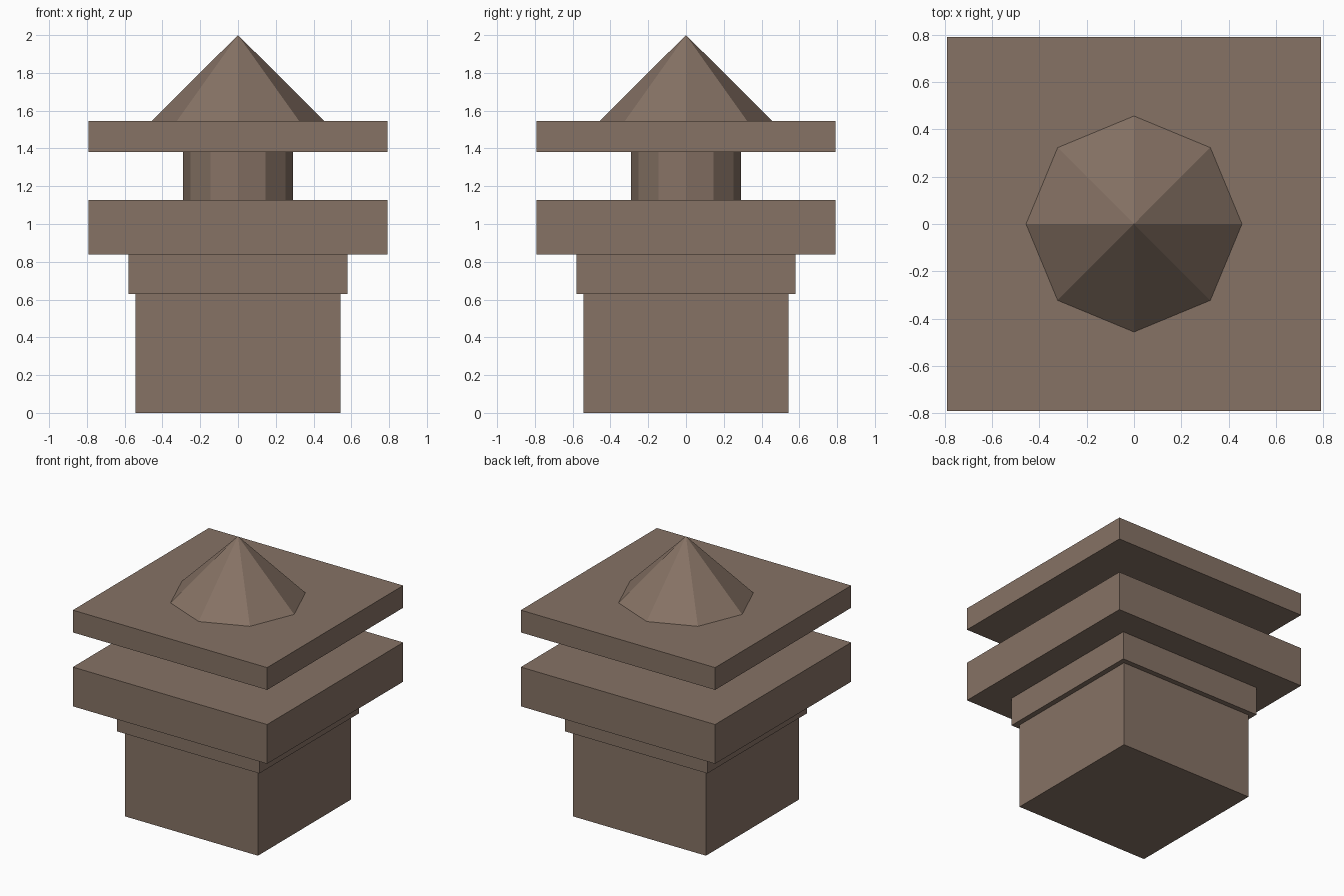
import bpy

default = bpy.data.objects.get("Cube")
if default:
    bpy.data.objects.remove(default, do_unlink=True)

# Single brown stone colour
stone = bpy.data.materials.new("brown_stone")
stone.use_nodes = True
colour = (0.24, 0.17, 0.13, 1)
stone.diffuse_color = colour
bsdf = next(n for n in stone.node_tree.nodes if n.type == "BSDF_PRINCIPLED")
bsdf.inputs["Base Color"].default_value = colour


def finish(name):
    part = bpy.context.object
    part.name = part.data.name = name
    part.data.materials.append(stone)
    return part


def block(name, half, bottom, top):
    """Square block centred on the vertical axis."""
    bpy.ops.mesh.primitive_cube_add(size=1, location=(0, 0, (bottom + top) / 2))
    part = finish(name)
    part.scale = (2 * half, 2 * half, top - bottom)
    bpy.ops.object.transform_apply(location=False, rotation=False, scale=True)


def round_part(name, sides, radius, tip, bottom, top):
    """Faceted column or cone, with corners on the x and y axes."""
    bpy.ops.mesh.primitive_cone_add(
        vertices=sides, radius1=radius, radius2=tip,
        depth=top - bottom, location=(0, 0, (bottom + top) / 2))
    finish(name)


# Shaft, collar and wide slab
block("shaft", 0.542, 0, 0.63)
block("collar", 0.58, 0.63, 0.838)
block("lower_slab", 0.791, 0.838, 1.127)

# Neck carrying the cap slab
round_part("neck", 12, 0.29, 0.29, 1.127, 1.382)
block("cap_slab", 0.791, 1.382, 1.546)

# Pointed finial
round_part("finial", 8, 0.457, 0, 1.546, 2)
